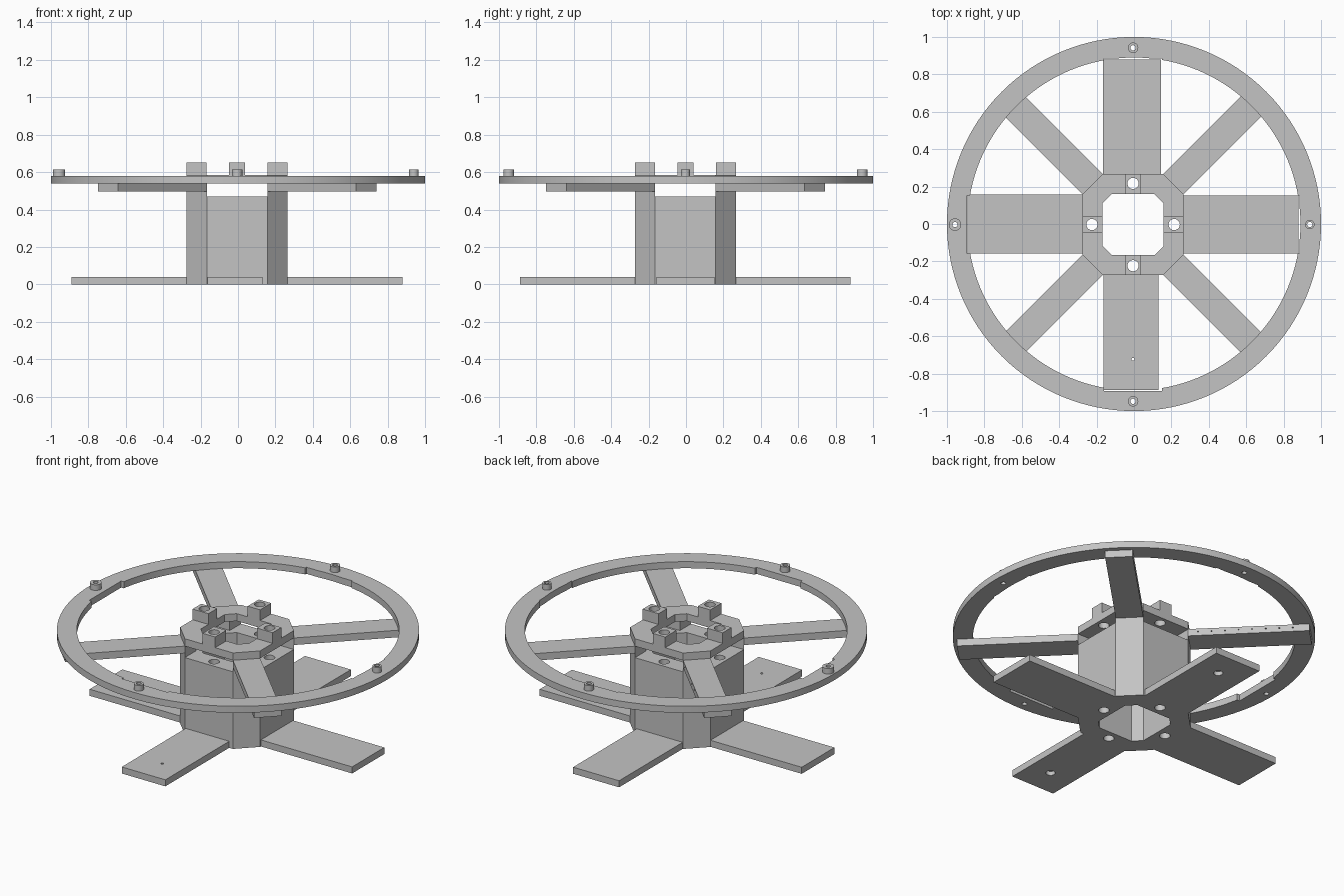
import bpy, bmesh, math
from mathutils import Matrix, Vector

cube = bpy.data.objects.get("Cube")
if cube:
    bpy.data.objects.remove(cube)

grey = bpy.data.materials.new("plain_grey")
grey.use_nodes = True
COLOUR = (0.55, 0.55, 0.55, 1)
grey.diffuse_color = COLOUR
grey.node_tree.nodes["Principled BSDF"].inputs["Base Color"].default_value = COLOUR

CENTRE = Vector((-0.005, -0.003, 0))   # hub axis sits slightly off the ring axis


def prism(name, outline, z0, z1, turn=0.0, offset=CENTRE):
    """Extrude a flat outline from z0 to z1, then turn it about the hub axis."""
    bm = bmesh.new()
    face = bm.faces.new([bm.verts.new((x, y, z0)) for x, y in outline])
    top = bmesh.ops.extrude_face_region(bm, geom=[face])["geom"]
    bmesh.ops.translate(bm, vec=(0, 0, z1 - z0),
                        verts=[v for v in top if isinstance(v, bmesh.types.BMVert)])
    bmesh.ops.recalc_face_normals(bm, faces=bm.faces)
    bmesh.ops.transform(bm, matrix=Matrix.Translation(offset) @ Matrix.Rotation(turn, 4, "Z"),
                        verts=bm.verts)
    mesh = bpy.data.meshes.new(name)
    bm.to_mesh(mesh)
    bm.free()
    mesh.materials.append(grey)
    obj = bpy.data.objects.new(name, mesh)
    bpy.context.collection.objects.link(obj)
    return obj


def rect(x0, x1, y0, y1):
    return [(x0, y0), (x1, y0), (x1, y1), (x0, y1)]


def chamfered(half, flat):
    """Square outline with cut corners."""
    return [(flat, -half), (half, -flat), (half, flat), (flat, half),
            (-flat, half), (-half, flat), (-half, -flat), (-flat, -half)]


def circle(r, n, x=0, y=0):
    return [(x + r * math.cos(2 * math.pi * i / n), y + r * math.sin(2 * math.pi * i / n))
            for i in range(n)]


def cut(obj, cutters):
    """Subtract the cutters, bake the result and delete them."""
    for c in cutters:
        c.hide_render = True
        mod = obj.modifiers.new("cut", "BOOLEAN")
        mod.operation, mod.solver, mod.object = "DIFFERENCE", "EXACT", c
    bpy.context.view_layer.update()
    dg = bpy.context.evaluated_depsgraph_get()
    mesh = bpy.data.meshes.new_from_object(obj.evaluated_get(dg))
    obj.modifiers.clear()
    obj.data = mesh
    for c in cutters:
        bpy.data.objects.remove(c)


def smooth(obj):
    bpy.ops.object.select_all(action="DESELECT")
    obj.select_set(True)
    bpy.context.view_layer.objects.active = obj
    bpy.ops.object.shade_smooth_by_angle(angle=math.radians(30))


QUARTERS = [i * math.pi / 2 for i in range(4)]
HALF, FLAT, BORE = 0.27, 0.162, 0.163


def bolt_cutters():
    return [prism("bolt_cutter", circle(0.03, 24, 0.22), -0.1, 0.8, a) for a in QUARTERS]


def bore_cutter():
    return prism("bore_cutter", chamfered(BORE, 0.115), -0.1, 0.8)


# Central column with a chamfered bore and four bolt holes
column = prism("column", chamfered(HALF, FLAT), 0, 0.47)
cut(column, [bore_cutter()] + bolt_cutters())

# Hub plate carried above the column on corner posts
hub = prism("hub_plate", chamfered(HALF, FLAT), 0.54, 0.585)
cut(hub, [bore_cutter()] + bolt_cutters())

for i, a in enumerate(QUARTERS):
    prism(f"corner_post_{i + 1}", [(FLAT, FLAT), (HALF, FLAT), (FLAT, HALF)], 0.47, 0.54, a)
    # Drilled lug on top of the hub
    lug = prism(f"hub_lug_{i + 1}", rect(BORE, HALF, -0.042, 0.042), 0.585, 0.65, a)
    cut(lug, [prism("lug_cutter", circle(0.03, 24, 0.22), 0.5, 0.8, a)])

# Base arms: direction, length, side limits
for name, a, length, lo, hi in (("right_of_hub", 0, 0.885, -0.155, 0.155),
                                ("back", 1, 0.883, -0.15, 0.16),
                                ("left_of_hub", 2, 0.885, -0.16, 0.155),
                                ("front", 3, 0.885, -0.157, 0.137)):
    arm = prism(f"base_arm_{name}", rect(HALF, length, lo, hi), 0, 0.04, a * math.pi / 2)
    if a == 1:
        cut(arm, [prism("pocket_cutter", circle(0.026, 24, 0.72), -0.1, 0.025, a * math.pi / 2)])
    if a == 3:
        cut(arm, [prism("pocket_cutter", circle(0.026, 24, 0.72), -0.1, 0.025, a * math.pi / 2),
                  prism("pin_cutter", circle(0.008, 12, 0.72), 0.01, 0.1, a * math.pi / 2)])

# Diagonal spokes running from the hub to below the ring
SPOKE_IN, SPOKE_W = (HALF + FLAT) / math.sqrt(2), (HALF - FLAT) / math.sqrt(2)
for i, a in enumerate(QUARTERS):
    turn = a + math.pi / 4
    spoke = prism(f"spoke_{i + 1}", rect(SPOKE_IN, 0.977, -SPOKE_W, SPOKE_W), 0.497, 0.54, turn)
    if i == 1:
        # Row of tiny pin holes along one side
        cut(spoke, [prism("pin_cutter", rect(x - 0.003, x + 0.003, -0.1, -SPOKE_W + 0.02),
                          0.519, 0.525, turn) for x in [0.36 + 0.075 * k for k in range(8)]])

# Outer ring with shallow flats on its inner edge and four drilled bosses
ORIGIN = Vector((0, 0, 0))
ring = prism("outer_ring", circle(1.0, 128), 0.54, 0.58, 0, ORIGIN)
BOSSES = [(0.945, 0.025), (0.945, 0.028), (0.952, 0.033), (0.945, 0.028)]
cut(ring, [prism("ring_cutter", circle(0.89, 128), 0.4, 0.7, 0, ORIGIN)]
    + [prism("flat_cutter", rect(0.8, 0.889, -0.155, 0.155), 0.4, 0.7, a) for a in QUARTERS]
    + [prism("hole_cutter", circle(0.014, 20, r), 0.4, 0.7, a)
       for a, (r, _) in zip(QUARTERS, BOSSES)])
smooth(ring)

for i, (a, (r, size)) in enumerate(zip(QUARTERS, BOSSES)):
    boss = prism(f"ring_boss_{i + 1}", circle(size, 24, r), 0.58, 0.614, a)
    cut(boss, [prism("hole_cutter", circle(0.014, 20, r), 0.4, 0.7, a)])
    smooth(boss)
for obj in (column, hub):
    smooth(obj)
